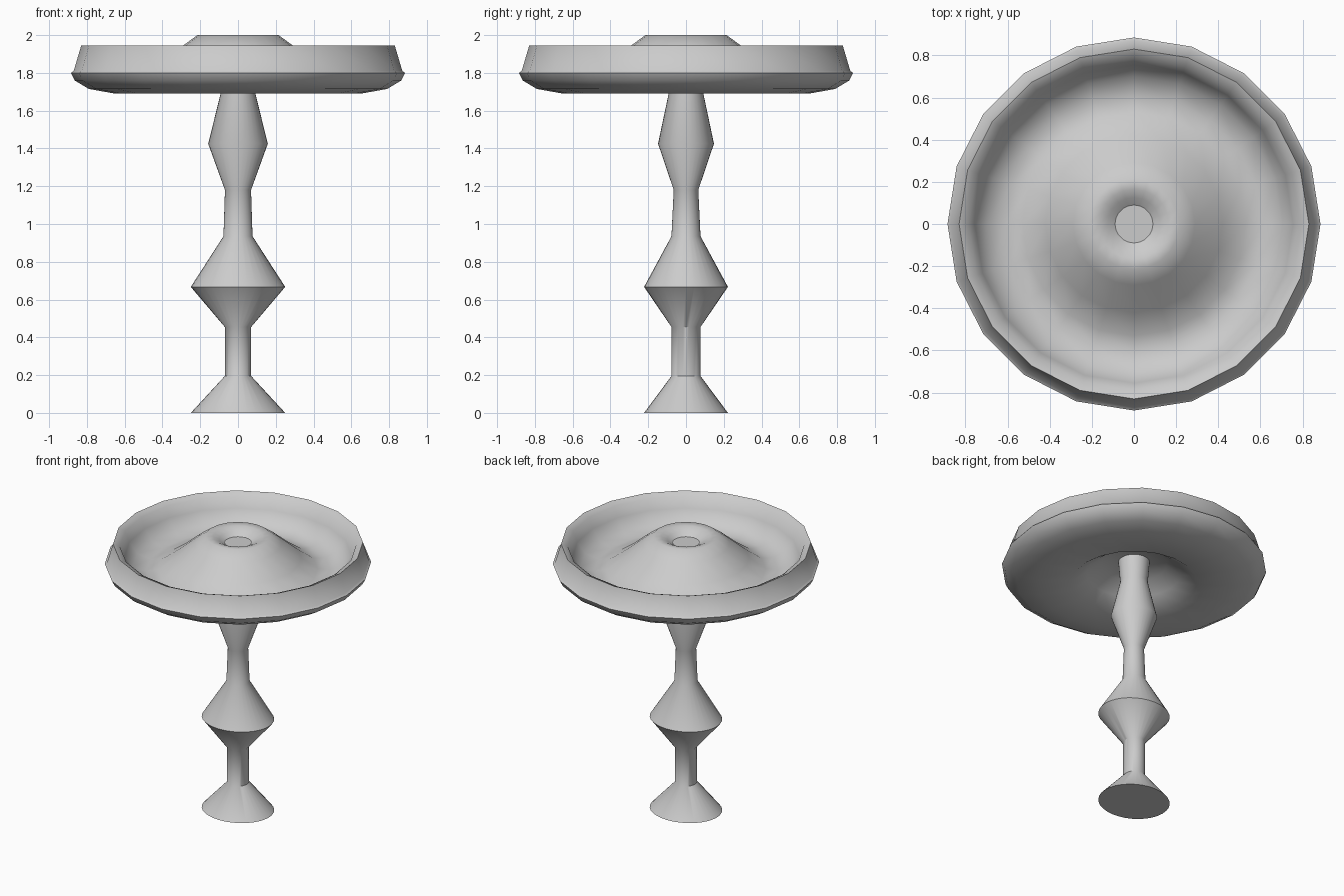
import bpy, bmesh, math

if "Cube" in bpy.data.objects:
    bpy.data.objects.remove(bpy.data.objects["Cube"])

def lathe(name, profile, sides, closed=False, angle=40):
    """Sweep (rx, ry, z) stations round z; closed joins last ring to first, else ends are capped."""
    bm = bmesh.new()
    rings = []
    for rx, ry, z in profile:
        rings.append([bm.verts.new((rx * math.cos(2 * math.pi * i / sides),
                                    ry * math.sin(2 * math.pi * i / sides), z))
                      for i in range(sides)])
    pairs = list(zip(rings, rings[1:]))
    if closed:
        pairs.append((rings[-1], rings[0]))
    else:
        bm.faces.new(rings[0])
        bm.faces.new(rings[-1])
    for a, b in pairs:
        for i in range(sides):
            j = (i + 1) % sides
            bm.faces.new((a[i], a[j], b[j], b[i]))
    bmesh.ops.recalc_face_normals(bm, faces=bm.faces)
    mesh = bpy.data.meshes.new(name)
    bm.to_mesh(mesh)
    bm.free()
    ob = bpy.data.objects.new(name, mesh)
    bpy.context.collection.objects.link(ob)
    bpy.ops.object.select_all(action='DESELECT')
    ob.select_set(True)
    bpy.context.view_layer.objects.active = ob
    bpy.ops.object.shade_smooth_by_angle(angle=math.radians(angle))
    return ob

# Turned stem, slightly oval at the bulges, rising into the bowl hole
lathe("stem", [
    (0.25, 0.222, 0.0), (0.07, 0.077, 0.195), (0.07, 0.077, 0.455),
    (0.25, 0.222, 0.667), (0.077, 0.077, 0.935), (0.069, 0.065, 1.18),
    (0.158, 0.148, 1.425), (0.092, 0.092, 1.69), (0.105, 0.105, 1.85),
    (0.092, 0.092, 1.95)], 32)

# Wide bowl with a raised, dipped centre and a hollow underneath
bowl = [
    (0.09, 1.95), (0.125, 1.975), (0.165, 1.995), (0.215, 2.0), (0.29, 1.945),
    (0.42, 1.835), (0.53, 1.755), (0.61, 1.745), (0.70, 1.775), (0.755, 1.85),
    (0.785, 1.925), (0.83, 1.945), (0.87, 1.81), (0.885, 1.80),
    (0.865, 1.76), (0.79, 1.715), (0.65, 1.69), (0.42, 1.69), (0.315, 1.76),
    (0.22, 1.83), (0.09, 1.85)]
lathe("bowl", [(r, r, z) for r, z in bowl], 20, closed=True, angle=50)
